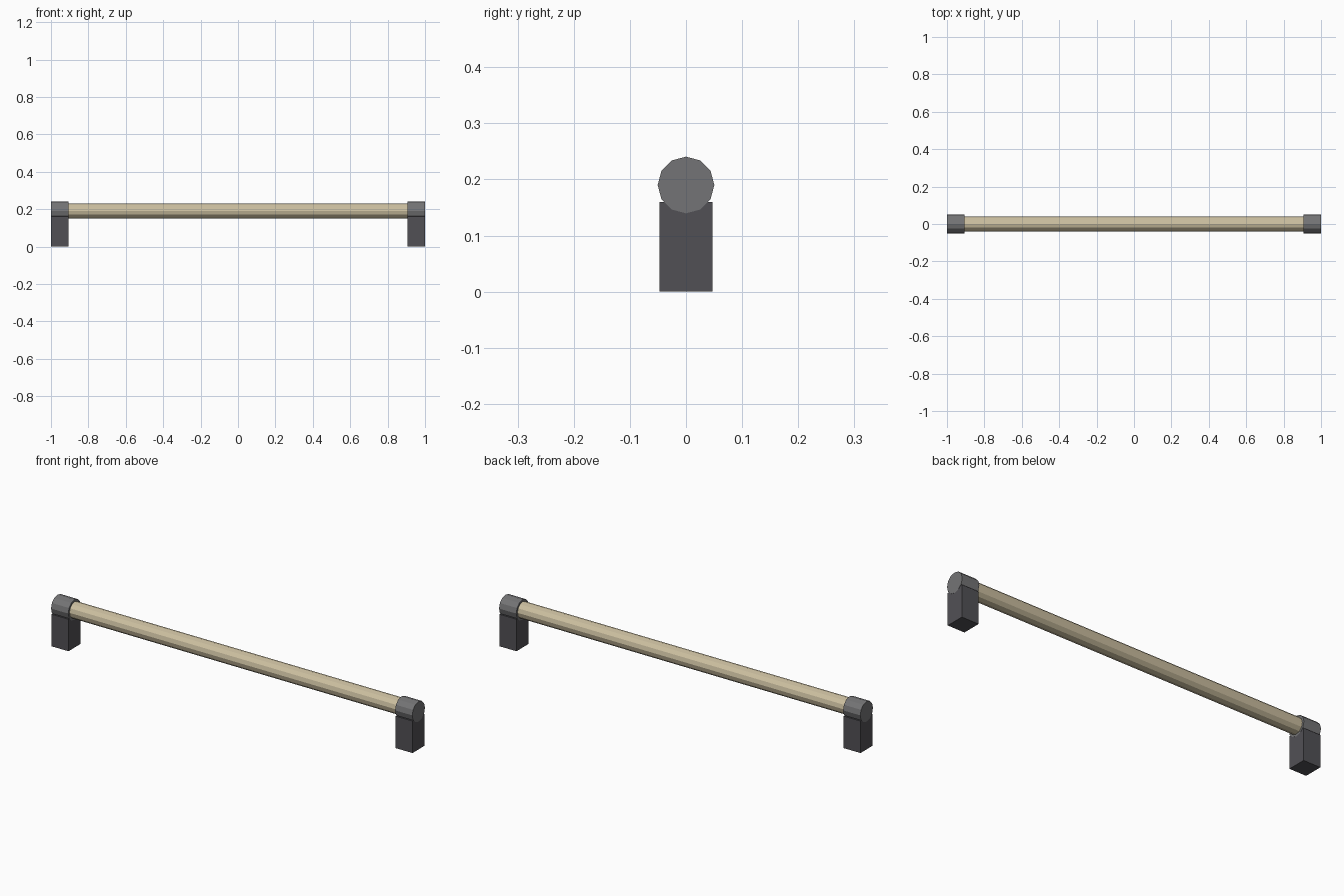
import bpy, math

if "Cube" in bpy.data.objects:
    bpy.data.objects.remove(bpy.data.objects["Cube"])

AXIS_Z = 0.19      # height of the rod axis
SIDES = 12


def material(name, rgb):
    m = bpy.data.materials.new(name)
    m.diffuse_color = (*rgb, 1)
    m.use_nodes = True
    m.node_tree.nodes["Principled BSDF"].inputs["Base Color"].default_value = m.diffuse_color
    return m


tan = material("pale tan", (0.60, 0.52, 0.35))
grey = material("mid grey", (0.175, 0.175, 0.18))
dark = material("dark grey", (0.083, 0.081, 0.091))


def bar(name, radius, x0, x1, mat):
    """Faceted cylinder lying along x, with a vertex straight up."""
    bpy.ops.mesh.primitive_cylinder_add(
        vertices=SIDES, radius=radius, depth=x1 - x0,
        location=((x0 + x1) / 2, 0, AXIS_Z), rotation=(0, math.pi / 2, 0))
    ob = bpy.context.object
    ob.name = name
    ob.data.materials.append(mat)


def box(name, x0, x1, half_y, height, mat):
    bpy.ops.mesh.primitive_cube_add(size=1, location=((x0 + x1) / 2, 0, height / 2))
    ob = bpy.context.object
    ob.name = name
    ob.scale = (x1 - x0, 2 * half_y, height)
    ob.data.materials.append(mat)


# Long rod, seated a little way into both end caps
bar("rod", 0.04, -0.93, 0.93, tan)

# End caps and the posts that carry them
for side, label in ((-1, "left"), (1, "right")):
    a, b = sorted((side * 0.905, side * 1.0))
    bar(label + "_end_cap", 0.0505, a, b, grey)
    box(label + "_post", a + 0.001, b - 0.001, 0.047, 0.16, dark)
